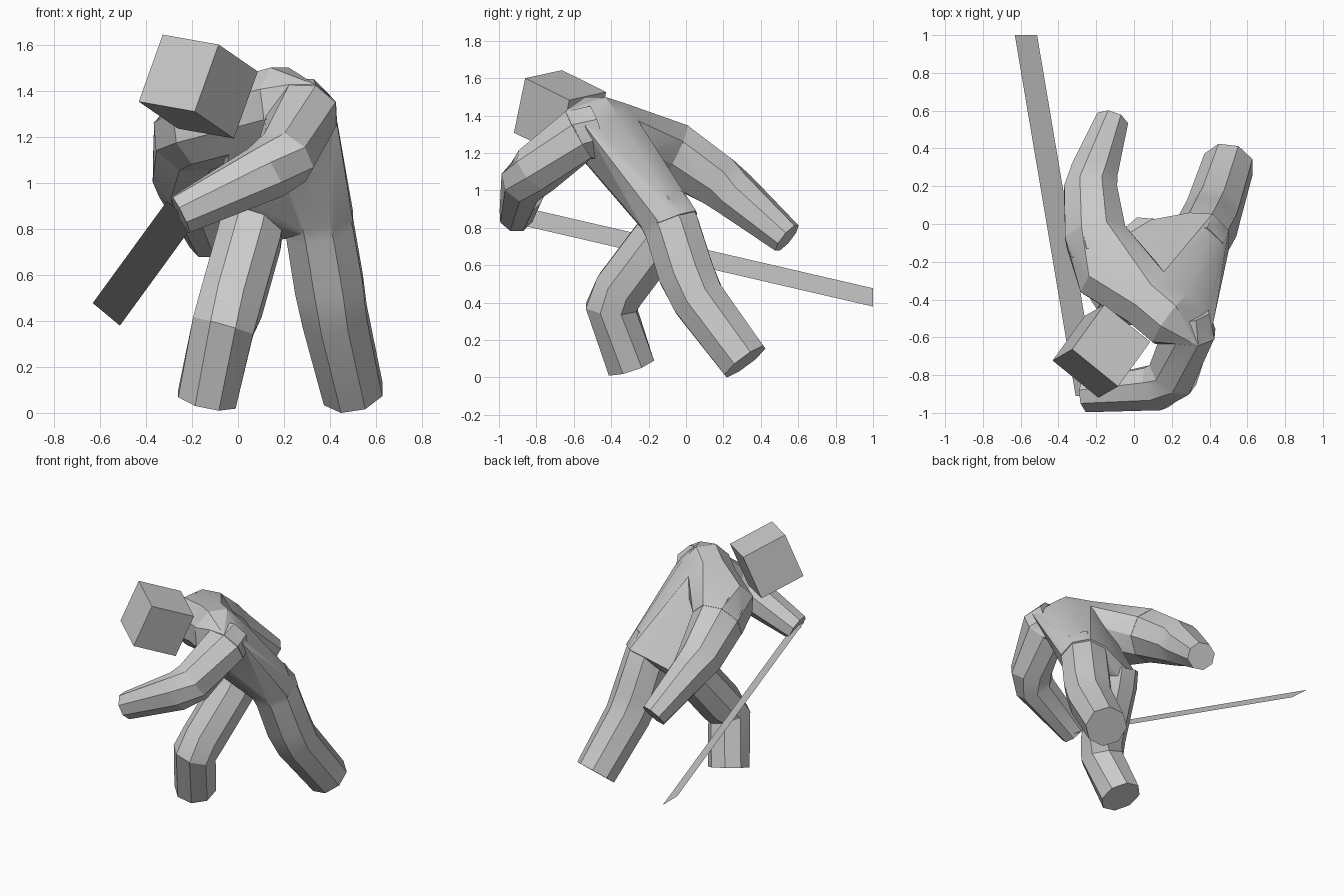
import bpy, bmesh, math
from mathutils import Vector

if "Cube" in bpy.data.objects:
    bpy.data.objects.remove(bpy.data.objects["Cube"])

X, Z = Vector((1, 0, 0)), Vector((0, 0, 1))
SIDES = 8


def ring(c, axis, r, ref):
    """Octagonal cross-section around point c, square to axis."""
    t = Vector(axis).normalized()
    u = ref.cross(t).normalized()
    v = t.cross(u)
    k = r * 1.06
    angles = [2 * math.pi * (i + 0.5) / SIDES for i in range(SIDES)]
    return [Vector(c) + k * (math.cos(a) * u + math.sin(a) * v) for a in angles]


def finish(name, bm):
    bmesh.ops.recalc_face_normals(bm, faces=bm.faces[:])
    me = bpy.data.meshes.new(name)
    bm.to_mesh(me)
    bm.free()
    ob = bpy.data.objects.new(name, me)
    bpy.context.collection.objects.link(ob)
    return ob


def limb(name, pts, ref):
    """Capped octagonal tube through (x, y, z, radius) points."""
    bm = bmesh.new()
    p = [Vector(q[:3]) for q in pts]
    rings = []
    for i, q in enumerate(pts):
        t = Vector()
        if i > 0:
            t += (p[i] - p[i - 1]).normalized()
        if i < len(p) - 1:
            t += (p[i + 1] - p[i]).normalized()
        rings.append([bm.verts.new(w) for w in ring(p[i], t, q[3], ref)])
    for a, b in zip(rings, rings[1:]):
        for i in range(SIDES):
            j = (i + 1) % SIDES
            bm.faces.new((a[i], a[j], b[j], b[i]))
    bm.faces.new(rings[0])
    bm.faces.new(rings[-1])
    return finish(name, bm)


def hull(name, points):
    bm = bmesh.new()
    for q in points:
        bm.verts.new(q)
    res = bmesh.ops.convex_hull(bm, input=bm.verts[:])
    junk = {g for g in res["geom_interior"] + res["geom_unused"]
            if isinstance(g, bmesh.types.BMVert)}
    bmesh.ops.delete(bm, geom=list(junk), context='VERTS')
    return finish(name, bm)


# Torso: shoulders joined across the chest, trunk down to both hips
across = Vector((0.49, -0.36, 0.09))
left_sh = ring((-0.18, -0.235, 1.24), across, 0.165, Z)
left_root = ring((-0.20, -0.07, 1.20), (-0.29, 1.76, -0.88), 0.167, Z)
chest_mid = ring((0.07, -0.39, 1.305), across, 0.165, Z)
right_sh = ring((0.20, -0.50, 1.34), across, 0.165, Z)
right_root = ring((0.285, -0.57, 1.30), (-0.15, -1.67, -0.94), 0.147, Z)
left_hip = ring((0.06, -0.13, 0.83), (0.3, 0.5, 0.9), 0.15, X)
right_hip = ring((0.355, -0.08, 0.83), (-0.15, -0.35, 0.9), 0.15, X)
body = hull("body", chest_mid + right_sh + left_hip + right_hip
            + ring((0.285, -0.47, 1.30), (-0.1, -0.5, -0.5), 0.145, Z))
parts = [hull("left_shoulder", left_root + left_sh + chest_mid),
         hull("right_shoulder", chest_mid + right_sh + right_root)]

# Legs
parts.append(limb("front_leg", [
    (0.07, -0.09, 0.86, 0.135), (0.05, -0.135, 0.76, 0.14),
    (-0.03, -0.35, 0.475, 0.14), (-0.065, -0.40, 0.375, 0.138),
    (-0.135, -0.295, 0.06, 0.13)], X))
parts.append(limb("back_leg", [
    (0.33, -0.14, 0.92, 0.145), (0.355, -0.075, 0.80, 0.15),
    (0.395, 0.0, 0.56, 0.152), (0.42, 0.065, 0.42, 0.144),
    (0.50, 0.315, 0.085, 0.132)], X))

# Arms
parts.append(limb("back_arm", [
    (-0.18, -0.17, 1.24, 0.15), (-0.20, -0.07, 1.20, 0.165),
    (-0.23, 0.17, 1.05, 0.143), (-0.215, 0.26, 0.98, 0.127),
    (-0.12, 0.54, 0.745, 0.088)], Z))
parts.append(limb("sword_arm", [
    (0.27, -0.48, 1.33, 0.13), (0.285, -0.57, 1.30, 0.145),
    (0.205, -0.80, 1.11, 0.133), (0.12, -0.865, 1.045, 0.123),
    (-0.25, -0.91, 0.86, 0.087)], Z))

# Fuse the figure into one skin
for p in parts:
    m = body.modifiers.new(p.name, 'BOOLEAN')
    m.operation = 'UNION'
    m.solver = 'EXACT'
    m.object = p
bpy.context.view_layer.update()
dg = bpy.context.evaluated_depsgraph_get()
fused = bpy.data.meshes.new_from_object(body.evaluated_get(dg))
body.modifiers.clear()
body.data = fused
for p in parts:
    bpy.data.objects.remove(p)
bpy.context.view_layer.objects.active = body
body.select_set(True)
bpy.ops.object.shade_smooth_by_angle(angle=math.radians(25))

# Head: tilted cube spanned from one corner
corner = Vector((-0.084, -0.86, 1.60))
e1 = Vector((-0.243, 0.197, 0.043))
e2 = Vector((0.170, 0.236, -0.117))
e3 = Vector((-0.104, -0.060, -0.291))
hull("head", [corner + a * e1 + b * e2 + c * e3
              for a in (0, 1) for b in (0, 1) for c in (0, 1)])

# Sword: flat blade from the hand to the rear
bm = bmesh.new()
w = Vector((0.059, 0, -0.049))
hand, tip = Vector((-0.25, -0.91, 0.87)), Vector((-0.572, 1.0, 0.428))
bm.faces.new([bm.verts.new(q) for q in (hand - w, hand + w, tip + w, tip - w)])
finish("sword", bm)
